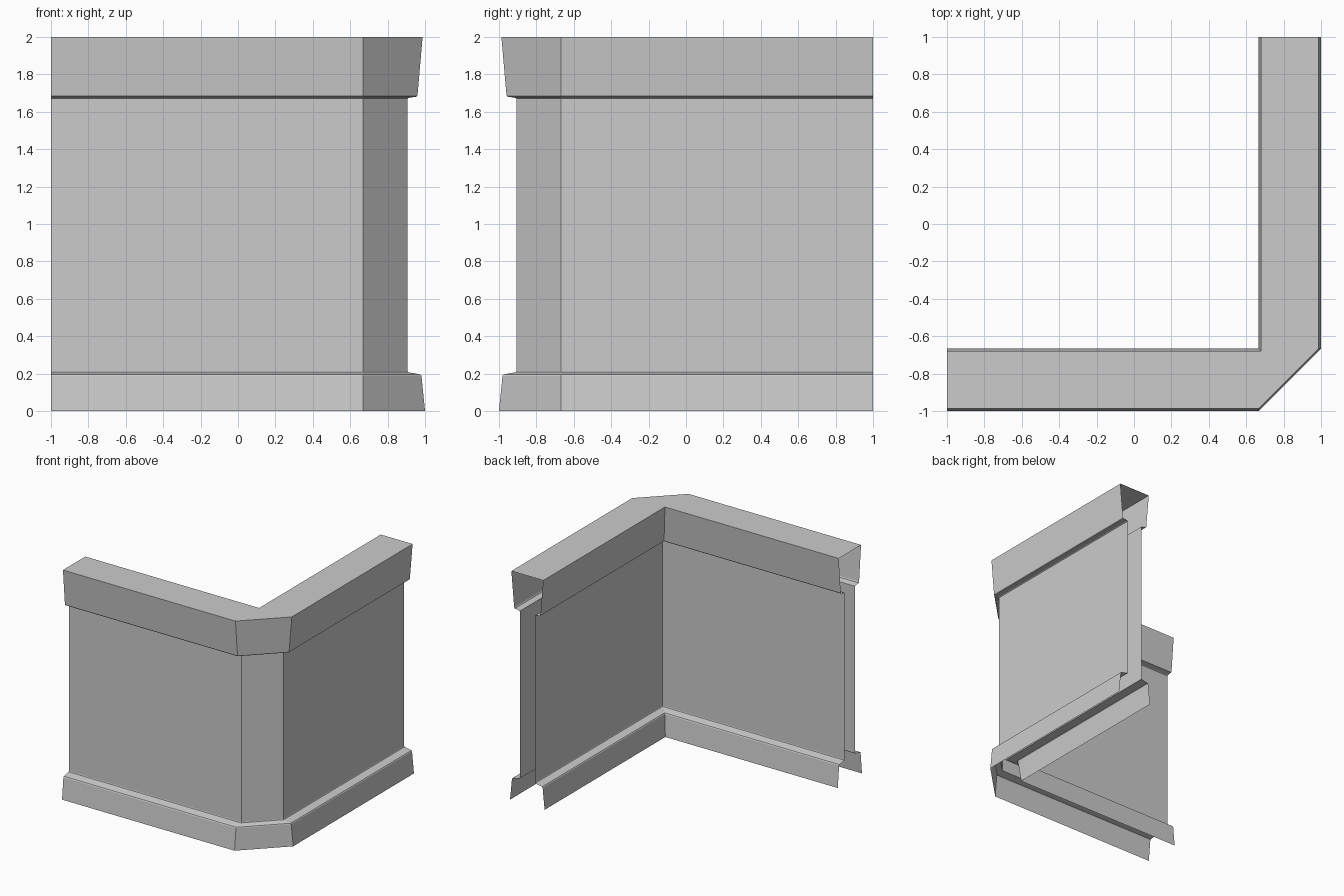
import bpy, bmesh

if "Cube" in bpy.data.objects:
    bpy.data.objects.remove(bpy.data.objects["Cube"])

MID, CUT = 0.833, 0.667   # wall centre line and start of the chamfered corner

# half-thickness and height of the moulded wall section, bottom to top
PROFILE = [(0.167, 0.0), (0.148, 0.188), (0.143, 0.195), (0.076, 0.208), (0.073, 0.214),
           (0.073, 1.67), (0.078, 1.674), (0.122, 1.681), (0.127, 1.69), (0.154, 2.0)]


def outer_path(t):
    d = MID + t
    return [(-1, -d), (CUT, -d), (d, -CUT), (d, 1)]


def inner_path(t):
    d = MID - t
    return [(-1, -d), (d, -d), (d, 1)]


def skin(bm, path, flip):
    """Stack the path at every profile height and bridge the rows; return the top row."""
    rows = [[bm.verts.new((x, y, z)) for x, y in path(t)] for t, z in PROFILE]
    for low, high in zip(rows, rows[1:]):
        for i in range(len(low) - 1):
            quad = [low[i], low[i + 1], high[i + 1], high[i]]
            bm.faces.new(quad[::-1] if flip else quad)
    return rows[-1]


bm = bmesh.new()
# outer and inner wall skins, open at the ends and underneath
outer_top = skin(bm, outer_path, False)
inner_top = skin(bm, inner_path, True)
# flat coping on top, split along the corner
bm.faces.new([outer_top[0], outer_top[1], inner_top[1], inner_top[0]])
bm.faces.new([outer_top[1], outer_top[2], inner_top[1]])
bm.faces.new([outer_top[2], outer_top[3], inner_top[2], inner_top[1]])

mesh = bpy.data.meshes.new("corner_wall")
bm.to_mesh(mesh)
bm.free()
bpy.context.collection.objects.link(bpy.data.objects.new("corner_wall", mesh))
